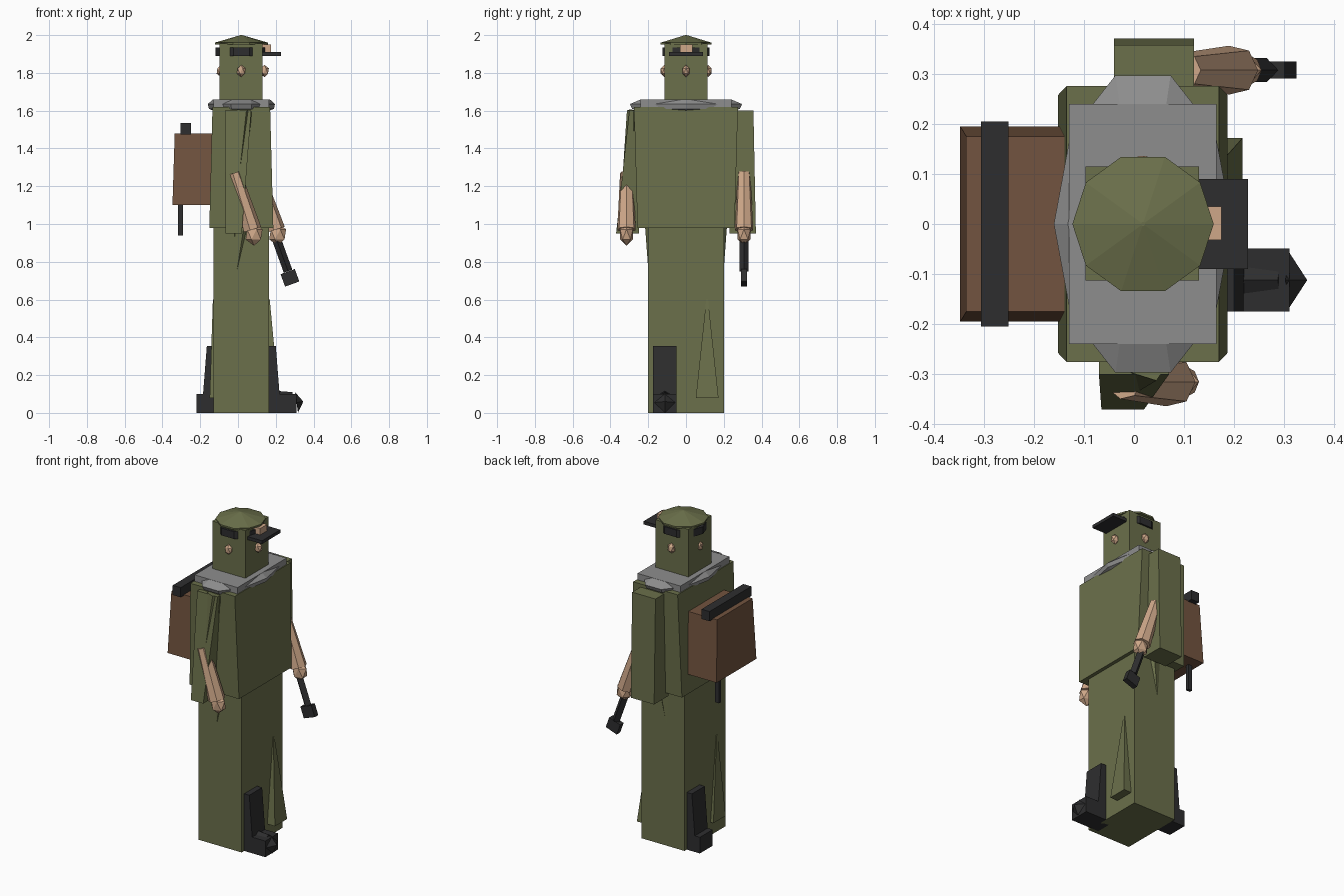
import bpy
import bmesh
from mathutils import Vector, Matrix

default_cube = bpy.data.objects.get("Cube")
if default_cube:
    bpy.data.objects.remove(default_cube, do_unlink=True)


def make_material(name, red, green, blue):
    material = bpy.data.materials.new(name)
    material.use_nodes = True
    colour = (red, green, blue, 1)
    material.diffuse_color = colour
    shader = material.node_tree.nodes["Principled BSDF"]
    shader.inputs["Base Color"].default_value = colour
    shader.inputs["Roughness"].default_value = 0.9
    return material


olive = make_material("olive cloth", .147, .162, .07)
skin = make_material("skin", .62, .39, .25)
leather = make_material("brown leather", .17, .088, .05)
grey = make_material("grey wool", .27, .27, .27)
black = make_material("black gear", .027, .027, .028)


def finish(name, material, mesh_builder):
    bmesh.ops.recalc_face_normals(mesh_builder, faces=mesh_builder.faces)
    mesh = bpy.data.meshes.new(name)
    mesh_builder.to_mesh(mesh)
    mesh_builder.free()
    mesh.materials.append(material)
    part = bpy.data.objects.new(name, mesh)
    bpy.context.collection.objects.link(part)
    return part


def block(name, material, x, y, z, top_x=None, top_y=None):
    """Box given by its ranges; the top may have its own ranges."""
    builder = bmesh.new()
    levels = ((x, y, z[0]), (top_x or x, top_y or y, z[1]))
    corners = [builder.verts.new((px, py, height))
               for xs, ys, height in levels for px in xs for py in ys]
    bmesh.ops.convex_hull(builder, input=corners)
    bmesh.ops.dissolve_limit(builder, angle_limit=0.01,
                             verts=builder.verts, edges=builder.edges)
    return finish(name, material, builder)


def limb(name, material, start, end, start_radius, end_radius, sides=6, thin=1.0):
    """Tapered prism running from start to end."""
    builder = bmesh.new()
    start, end = Vector(start), Vector(end)
    axis = end - start
    turn = axis.to_track_quat('Z', 'Y').to_matrix().to_4x4()
    place = Matrix.Translation((start + end) / 2) @ turn
    bmesh.ops.create_cone(builder, cap_ends=True, segments=sides,
                          radius1=start_radius, radius2=end_radius,
                          depth=axis.length,
                          matrix=place @ Matrix.Diagonal((thin, 1, 1, 1)))
    return finish(name, material, builder)


def gem(name, material, centre, size):
    """Faceted lump."""
    builder = bmesh.new()
    place = Matrix.Translation(centre) @ Matrix.Diagonal((*size, 1))
    bmesh.ops.create_icosphere(builder, subdivisions=1, radius=1, matrix=place)
    return finish(name, material, builder)


def disc(name, material, centre_x, rings, sides=10):
    """Stacked polygon rings of (x radius, y radius, height)."""
    builder = bmesh.new()
    loops = []
    for radius_x, radius_y, height in rings:
        place = Matrix.Translation((centre_x, 0, height))
        place = place @ Matrix.Diagonal((radius_x, radius_y, 1, 1))
        turns = (Matrix.Rotation(i * 6.28319 / sides, 4, 'Z') for i in range(sides))
        loops.append([builder.verts.new(place @ (turn @ Vector((1, 0, 0))))
                      for turn in turns])
    for lower, upper in zip(loops, loops[1:]):
        for i in range(sides):
            j = (i + 1) % sides
            builder.faces.new((lower[i], lower[j], upper[j], upper[i]))
    builder.faces.new(loops[0])
    builder.faces.new(loops[-1])
    return finish(name, material, builder)


# Body
block("trousers", olive, (-.13, .165), (-.2, .2), (0, .98))
block("coat", olive, (-.152, .187), (-.257, .257), (.98, 1.62),
      (-.135, .17), (-.275, .275))

# Boots striding to each side, with the trailing trouser folds
for name, side, leg_y in (("right_step", 1, -.112), ("left_step", -1, .115)):
    face = .165 if side > 0 else -.13
    toe = .31 if side > 0 else -.22
    heel = face - side * .05
    width = (leg_y - .063, leg_y + .063)
    block(name + "_foot", black, sorted((heel, toe)), width, (0, .1))
    shaft = sorted((heel, face + side * .055))
    shaft_top = sorted((heel, face + side * .035))
    block(name + "_boot_shaft", black, shaft, width, (.1, .355), shaft_top)
    if side > 0:
        limb(name + "_toe_tip", black, (toe, leg_y, .055), (.345, leg_y, .06),
             .055, .001, 4)
        limb(name + "_instep", black, (face, leg_y, .07), (.29, leg_y, .08),
             .05, .03)
    reach = .052 if side > 0 else .02
    block(name + "_trouser_fold", olive, sorted((heel, face + side * reach)),
          (-leg_y - .06, -leg_y + .06), (.08, .6),
          sorted((heel, face + side * .003)), (-leg_y - .005, -leg_y + .005))

# Hanging coat folds on the hips
for name, side in (("front", -1), ("back", 1)):
    limb(name + "_hip_fold", olive, (.02, side * .165, 1.0),
         (-.01, side * .195, .73), .055, .003)

# Sleeves
block("front_sleeve", olive, (-.065, .02), (-.37, -.25), (.95, 1.6),
      (-.07, .07), (-.3, -.25))
limb("front_sleeve_fold", olive, (.03, -.27, 1.6), (-.01, -.3, 1.22), .045, .04, 5)
block("back_sleeve", olive, (-.04, .12), (.23, .37), (.95, 1.6),
      (-.04, .12), (.25, .357))

# Forearms and hands
for name, shoulder_x, hand_x, arm_y in (("front", -.02, .075, -.315),
                                        ("back", .1, .2, .307)):
    limb(name + "_forearm", skin, (shoulder_x, arm_y, 1.27),
         (hand_x, arm_y, .97), .035, .05, 7)
    gem(name + "_hand", skin, (hand_x + .01, arm_y, .945), (.05, .04, .06))

# Mallet held in the back hand
limb("mallet_handle", black, (.2, .307, .93), (.265, .307, .75), .024, .024, 4)
head = block("mallet_head", black, (-.04, .04), (-.017, .017), (-.035, .035))
head.location = (.275, .307, .715)
head.rotation_euler.y = -.35

# Collar with faceted shoulder edge
block("collar", grey, (-.13, .165), (-.24, .24), (1.61, 1.66))
disc("collar_rim", grey, .018, ((.1, .2, 1.58), (.172, .3, 1.61),
                                (.178, .312, 1.635), (.15, .25, 1.66)))

# Head with nose and ears
block("head", olive, (-.097, .13), (-.113, .115), (1.62, 1.955))
for name, x, y in (("nose", .14, 0), ("front_ear", .017, -.115),
                   ("back_ear", .017, .117), ("nape_button", -.09, 0)):
    gem(name, skin, (x, y, 1.81), (.026, .022, .032))

# Cap with band, visor and badge
disc("cap", olive, .018, ((.141, .141, 1.95), (.141, .141, 1.96), (.004, .004, 2)))
disc("cap_band", black, .018, ((.136, .132, 1.89), (.136, .132, 1.935)))
block("cap_visor", black, (.12, .228), (-.09, .09), (1.89, 1.91))
block("cap_badge", skin, (.12, .175), (-.032, .035), (1.905, 1.95))

# Backpack with bedroll and hanging strap
block("backpack", leather, (-.347, -.13), (-.195, .195), (1.1, 1.48),
      (-.335, -.13), (-.175, .175))
block("bedroll", black, (-.305, -.25), (-.205, .205), (1.475, 1.535))
block("pack_strap", black, (-.318, -.29), (.11, .13), (.94, 1.11))
